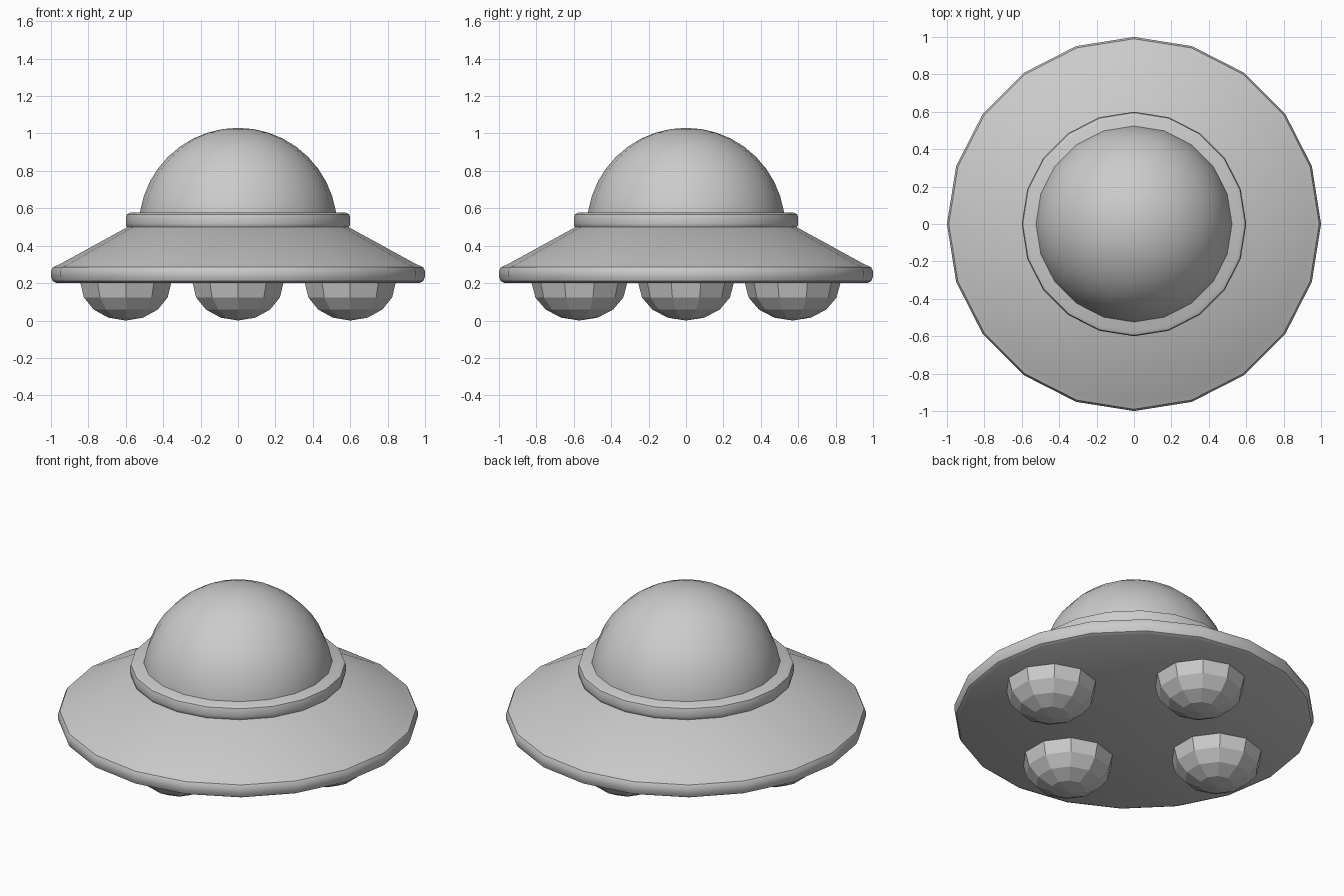
import bpy, bmesh, math
from mathutils import Matrix

if "Cube" in bpy.data.objects:
    bpy.data.objects.remove(bpy.data.objects["Cube"])

SIDES = 20


def lathe(name, profile, sides=SIDES, angle=40):
    """Spin an (r, z) profile about z into a smooth-shaded closed part."""
    bm = bmesh.new()
    verts = [bm.verts.new((r, 0, z)) for r, z in profile]
    edges = [bm.edges.new(pair) for pair in zip(verts, verts[1:])]
    bmesh.ops.spin(bm, geom=verts + edges, cent=(0, 0, 0), axis=(0, 0, 1),
                   angle=math.tau, steps=sides, use_merge=False)
    bmesh.ops.remove_doubles(bm, verts=bm.verts, dist=1e-4)
    bmesh.ops.recalc_face_normals(bm, faces=bm.faces)
    obj = finish(name, bm)
    bpy.ops.object.select_all(action='DESELECT')
    obj.select_set(True)
    bpy.context.view_layer.objects.active = obj
    bpy.ops.object.shade_smooth_by_angle(angle=math.radians(angle))
    return obj


def finish(name, bm):
    mesh = bpy.data.meshes.new(name)
    bm.to_mesh(mesh)
    bm.free()
    obj = bpy.data.objects.new(name, mesh)
    bpy.context.collection.objects.link(obj)
    return obj


# Saucer body with rounded rim
lathe("saucer_hull", [(0, 0.20), (0.97, 0.20), (0.99, 0.21), (1.0, 0.235),
                      (1.0, 0.265), (0.99, 0.285), (0.955, 0.30),
                      (0.59, 0.50), (0, 0.50)])

# Ring around the dome
lathe("dome_collar", [(0, 0.49), (0.585, 0.49), (0.597, 0.505), (0.60, 0.52),
                      (0.60, 0.55), (0.595, 0.568), (0.575, 0.578),
                      (0, 0.578)])

# Half-sphere dome
R, STEPS = 0.53, 10
arc = [(R * math.cos(math.pi / 2 * i / STEPS),
        0.50 + R * math.sin(math.pi / 2 * i / STEPS)) for i in range(STEPS)]
lathe("dome", [(0, 0.50)] + arc + [(0, 0.50 + R)])

# Four faceted pods under the hull
for name, x, y in (("right_pod", 0.60, 0), ("left_pod", -0.60, 0),
                   ("back_pod", 0, 0.57), ("front_pod", 0, -0.57)):
    bm = bmesh.new()
    bmesh.ops.create_uvsphere(bm, u_segments=10, v_segments=8, radius=1)
    bmesh.ops.transform(bm, verts=bm.verts,
                        matrix=Matrix.Diagonal((0.255, 0.255, 0.20, 1)))
    # keep vertices on the x axis so pods are slightly wider in x
    finish(name, bm).location = (x, y, 0.20)
